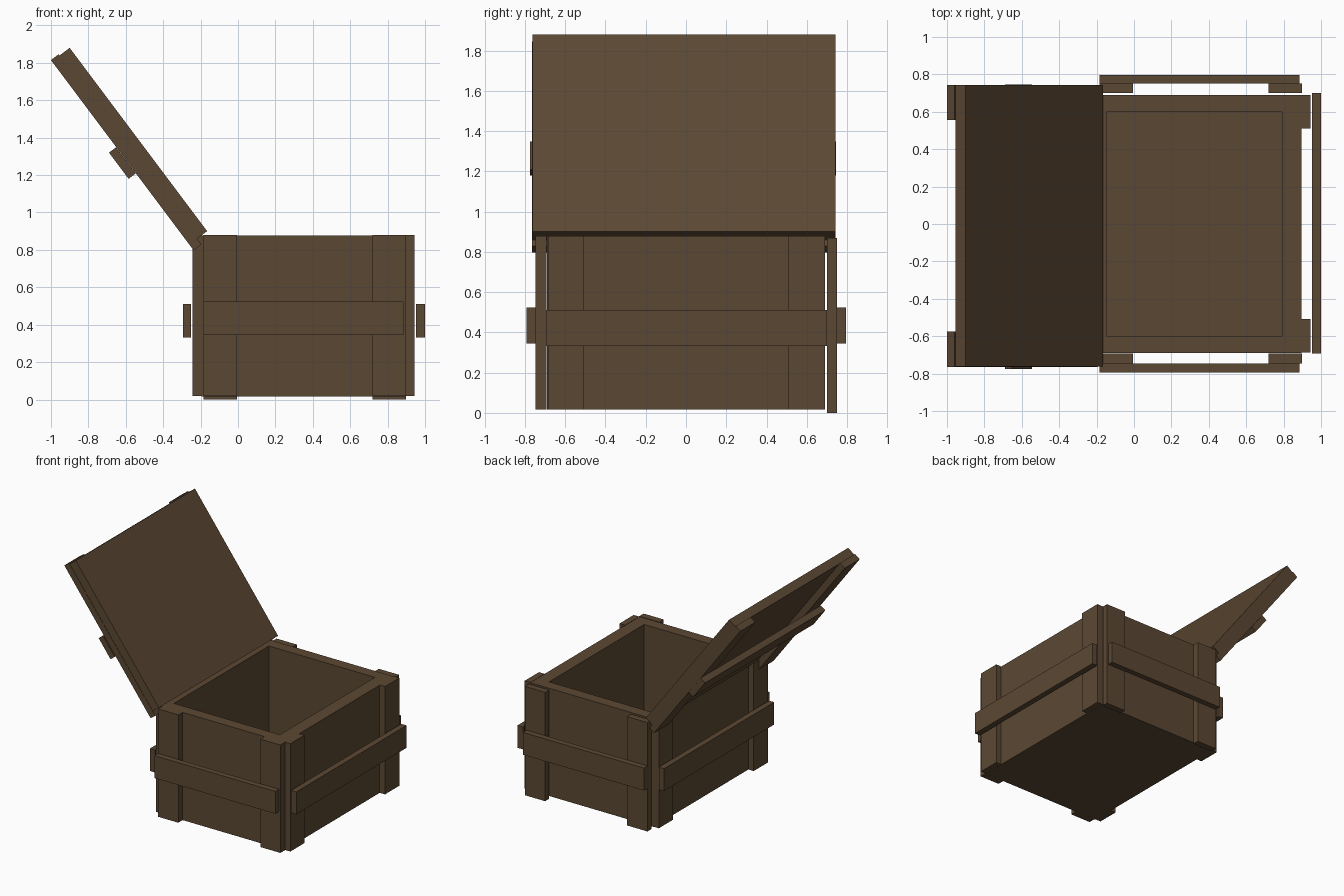
import bpy, bmesh, math
from mathutils import Matrix, Vector

if "Cube" in bpy.data.objects:
    bpy.data.objects.remove(bpy.data.objects["Cube"])

wood = bpy.data.materials.new("dark_brown_wood")
wood.diffuse_color = (0.105, 0.064, 0.033, 1)
wood.use_nodes = True
wood.node_tree.nodes["Principled BSDF"].inputs["Base Color"].default_value = wood.diffuse_color


def add_object(name, bm, matrix=None):
    bmesh.ops.recalc_face_normals(bm, faces=bm.faces)
    mesh = bpy.data.meshes.new(name)
    bm.to_mesh(mesh)
    bm.free()
    mesh.materials.append(wood)
    obj = bpy.data.objects.new(name, mesh)
    if matrix:
        obj.matrix_world = matrix
    bpy.context.collection.objects.link(obj)
    return obj


def box_mesh(xs, ys, zs):
    bm = bmesh.new()
    bmesh.ops.create_cube(bm, size=1)
    for v in bm.verts:
        v.co = Vector([r[0] if c < 0 else r[1] for c, r in zip(v.co, (xs, ys, zs))])
    return bm


def plank(name, xs, ys, zs, matrix=None):
    return add_object(name, box_mesh(xs, ys, zs), matrix)


# hollow crate body: inset the top face and push it down to the floor
bm = box_mesh((-0.195, 0.895), (-0.69, 0.69), (0.017, 0.878))
top = max(bm.faces, key=lambda f: f.calc_center_median().z)
bmesh.ops.inset_individual(bm, faces=[top], thickness=0.04)
for v in top.verts:
    v.co.x = -0.147 if v.co.x < 0.35 else 0.79
    v.co.y = math.copysign(0.6, v.co.y)
ret = bmesh.ops.extrude_discrete_faces(bm, faces=[top])
for v in ret["faces"][0].verts:
    v.co.z = 0.1
add_object("crate_body", bm)

# upright corner planks on the front and back
for side, xs in (("left", (-0.185, -0.005)), ("right", (0.72, 0.898))):
    plank("front_upright_" + side, xs, (-0.747, -0.692), (0.018, 0.88))
    plank("back_upright_" + side, xs, (0.70, 0.75), (0.0, 0.87))

# upright corner planks on the two ends
for side, ys in (("front", (-0.686, -0.508)), ("back", (0.51, 0.69))):
    plank("right_upright_" + side, (0.893, 0.943), ys, (0.018, 0.88))
    plank("left_upright_" + side, (-0.243, -0.193), ys, (0.018, 0.88))

# horizontal battens around the crate
plank("front_batten", (-0.185, 0.885), (-0.793, -0.747), (0.345, 0.524))
plank("back_batten", (-0.185, 0.885), (0.75, 0.796), (0.345, 0.524))
plank("right_batten", (0.953, 1.0), (-0.692, 0.70), (0.333, 0.512))
plank("left_batten", (-0.295, -0.25), (-0.692, 0.70), (0.333, 0.512))

# open lid: local x runs up the lid, local z points outwards
along, out = Vector((-0.6, 0, 0.8)), Vector((-0.8, 0, -0.6))
across = out.cross(along)
lid = Matrix((along, across, out)).transposed().to_4x4()
lid.translation = (-0.165, 0, 0.9)
f = across.y  # keeps world y ranges independent of the lid's handedness


def lid_plank(name, s, y, t):
    plank(name, s, sorted((y[0] * f, y[1] * f)), t, lid)


lid_plank("lid_panel", (0, 1.225), (-0.763, 0.742), (0, 0.068))
lid_plank("lid_strip_front", (-0.039, 1.233), (-0.765, -0.575), (0.068, 0.119))
lid_plank("lid_strip_back", (-0.039, 1.233), (0.555, 0.742), (0.068, 0.119))
lid_plank("lid_batten", (0.476, 0.651), (-0.774, 0.746), (0.12, 0.168))
